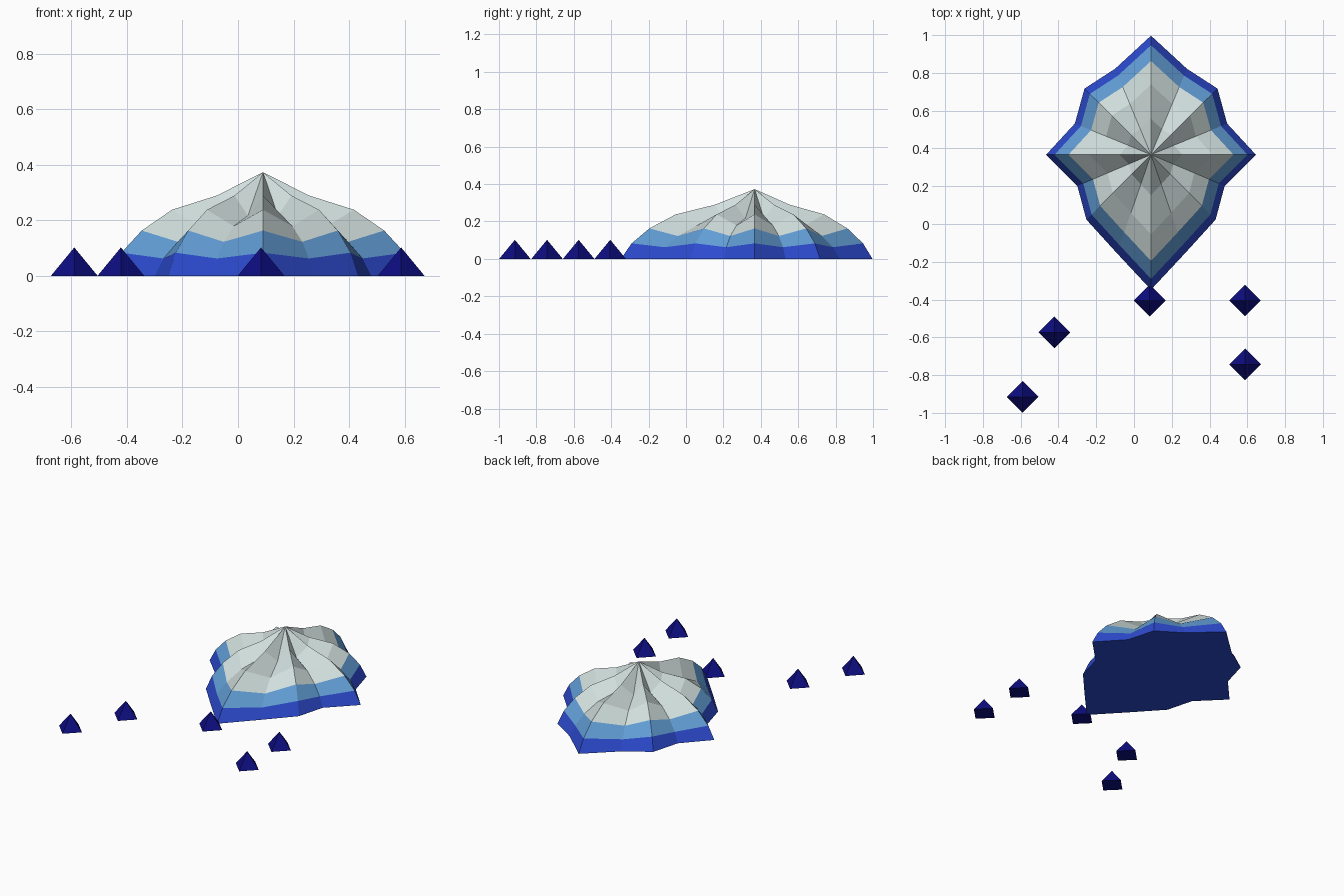
import bpy
import bmesh
import math

if "Cube" in bpy.data.objects:
    bpy.data.objects.remove(bpy.data.objects["Cube"])


def srgb(r, g, b):
    f = lambda c: c / 12.92 if c <= 0.04045 else ((c + 0.055) / 1.055) ** 2.4
    return (f(r / 255), f(g / 255), f(b / 255), 1)


def material(name, rgb):
    m = bpy.data.materials.new(name)
    m.diffuse_color = srgb(*rgb)
    m.use_nodes = True
    m.node_tree.nodes["Principled BSDF"].inputs["Base Color"].default_value = m.diffuse_color
    return m


pale = material("pale_grey", (209, 223, 221))
sky = material("sky_blue", (98, 158, 214))
royal = material("royal_blue", (45, 75, 208))
navy = material("navy", (13, 13, 130))


def make_object(name, bm, mats, location):
    bmesh.ops.recalc_face_normals(bm, faces=bm.faces)
    me = bpy.data.meshes.new(name)
    bm.to_mesh(me)
    bm.free()
    for m in mats:
        me.materials.append(m)
    ob = bpy.data.objects.new(name, me)
    ob.location = location
    bpy.context.collection.objects.link(ob)
    return ob


# Ribbed dome: right half of the star-shaped footprint, mirrored to the left
right_half = [(0, 0.63), (0.19, 0.455), (0.352, 0.35), (0.403, 0.165), (0.555, 0),
              (0.39, -0.165), (0.342, -0.344), (0.18, -0.522), (0, -0.715)]
outline = right_half + [(-x, y) for x, y in right_half[-2:0:-1]]
# (radius factor, ridge height) of each ring; valleys are lower than ridges
rings = [(1, 0), (0.92, 0.083), (0.787, 0.163), (0.59, 0.238), (0.30, 0.289)]
VALLEY = 0.75

bm = bmesh.new()
loops = []
for k, z in rings:
    loops.append([bm.verts.new((x * k, y * k, z * (VALLEY if i % 2 else 1)))
                  for i, (x, y) in enumerate(outline)])
apex = bm.verts.new((0, 0, 0.373))
n = len(outline)
bm.faces.new(loops[0]).material_index = 0
for band, (low, high) in enumerate(zip(loops, loops[1:])):
    for i in range(n):
        j = (i + 1) % n
        bm.faces.new((low[i], low[j], high[j], high[i])).material_index = min(band, 2)
for i in range(n):
    bm.faces.new((loops[-1][i], loops[-1][(i + 1) % n], apex)).material_index = 2
make_object("ribbed_dome", bm, [royal, sky, pale], (0.09, 0.367, 0))

# Small four-sided pyramids scattered in front
spots = [(0.083, -0.405), (0.588, -0.405), (0.588, -0.743), (-0.422, -0.574), (-0.59, -0.915)]
for i, (x, y) in enumerate(spots):
    bm = bmesh.new()
    base = [bm.verts.new((0.084 * math.cos(a * math.pi / 2), 0.084 * math.sin(a * math.pi / 2), 0))
            for a in range(4)]
    tip = bm.verts.new((0, 0, 0.102))
    bm.faces.new(base)
    for a in range(4):
        bm.faces.new((base[a], base[(a + 1) % 4], tip))
    make_object(f"small_pyramid_{i + 1}", bm, [navy], (x, y, 0))
